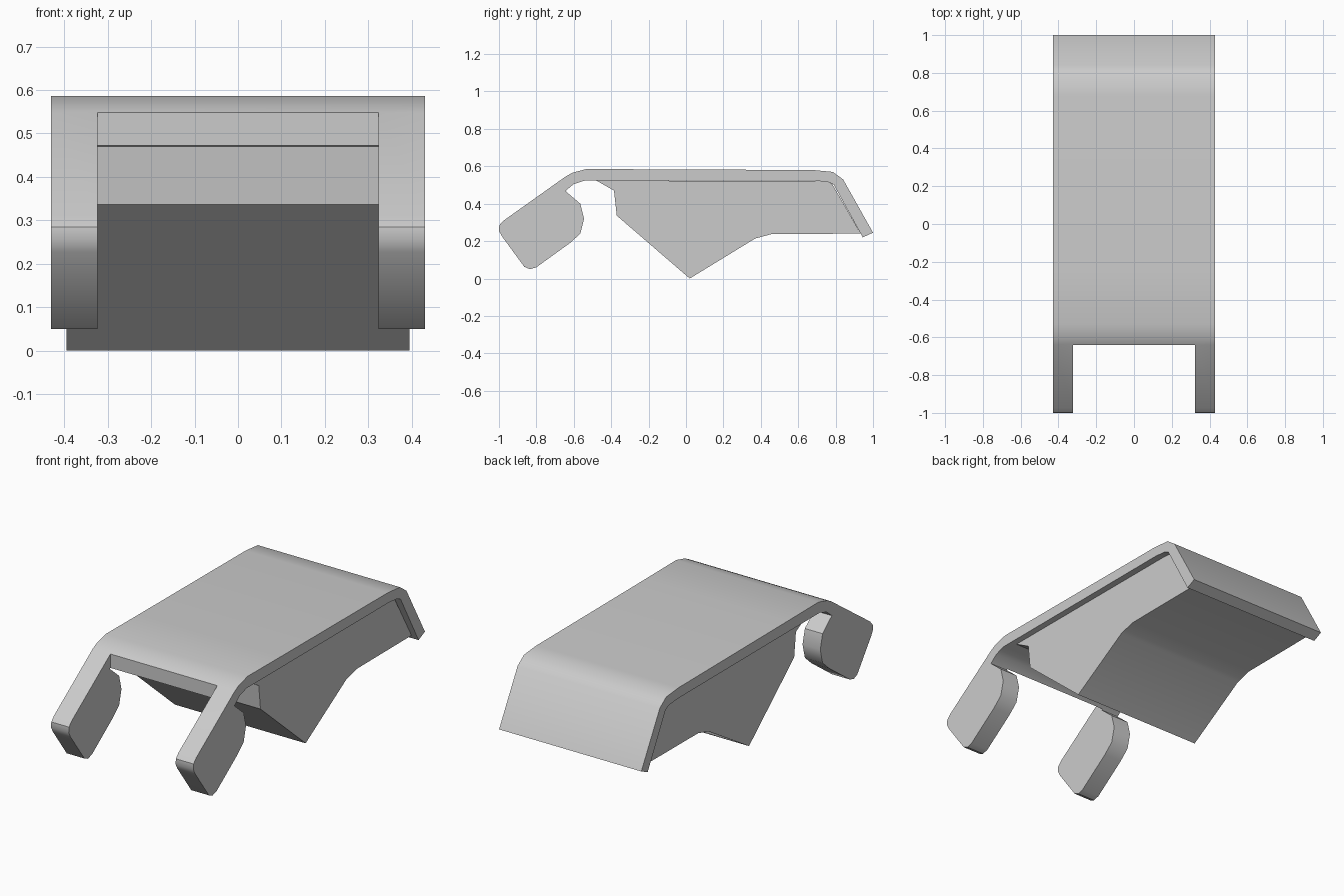
import bpy, bmesh, math

if "Cube" in bpy.data.objects:
    bpy.data.objects.remove(bpy.data.objects["Cube"])


def extrude_profile(name, points, half_width):
    """Extrude a (y, z) outline symmetrically along x."""
    bm = bmesh.new()
    verts = [bm.verts.new((-half_width, y, z)) for y, z in points]
    face = bm.faces.new(verts)
    ext = bmesh.ops.extrude_face_region(bm, geom=[face])
    moved = [g for g in ext["geom"] if isinstance(g, bmesh.types.BMVert)]
    bmesh.ops.translate(bm, verts=moved, vec=(2 * half_width, 0, 0))
    bmesh.ops.recalc_face_normals(bm, faces=bm.faces)
    mesh = bpy.data.meshes.new(name)
    bm.to_mesh(mesh)
    bm.free()
    obj = bpy.data.objects.new(name, mesh)
    bpy.context.collection.objects.link(obj)
    return obj


def activate(obj):
    bpy.ops.object.select_all(action='DESELECT')
    obj.select_set(True)
    bpy.context.view_layer.objects.active = obj


# Bent cover plate with the hooked front legs in one outline
cover = extrude_profile("cover_plate", [
    (-0.64, 0.548), (-0.605, 0.566), (-0.53, 0.586), (-0.25, 0.584),
    (0.68, 0.58), (0.785, 0.57), (0.84, 0.53), (1.0, 0.245),
    (0.945, 0.22), (0.79, 0.502), (0.76, 0.516), (0.69, 0.523),
    (-0.54, 0.524), (-0.60, 0.505), (-0.645, 0.468),
    (-0.565, 0.40), (-0.545, 0.32), (-0.565, 0.24), (-0.62, 0.19),
    (-0.80, 0.06), (-0.835, 0.05), (-0.865, 0.063),
    (-0.985, 0.227), (-1.0, 0.255), (-0.998, 0.285), (-0.975, 0.31),
], 0.43)

# Notch that leaves two separate legs
cutter = extrude_profile("leg_gap_cutter", [
    (-1.2, -0.2), (-0.45, -0.2), (-0.45, 0.41), (-0.64, 0.468),
    (-0.64, 0.8), (-1.2, 0.8),
], 0.323)
cutter.hide_render = True
activate(cover)
mod = cover.modifiers.new("leg_gap", 'BOOLEAN')
mod.operation = 'DIFFERENCE'
mod.solver = 'EXACT'
mod.object = cutter
bpy.ops.object.modifier_apply(modifier=mod.name)
bpy.data.objects.remove(cutter)

# Solid wedge body under the plate
body = extrude_profile("wedge_body", [
    (-0.48, 0.524), (-0.385, 0.47), (-0.37, 0.336), (0.02, 0.0),
    (0.37, 0.214), (0.46, 0.238), (0.934, 0.24), (0.782, 0.505), (0.75, 0.52),
], 0.395)

# Smooth bends, crisp edges
for obj in (cover, body):
    activate(obj)
    bpy.ops.object.shade_smooth_by_angle(angle=math.radians(35))
